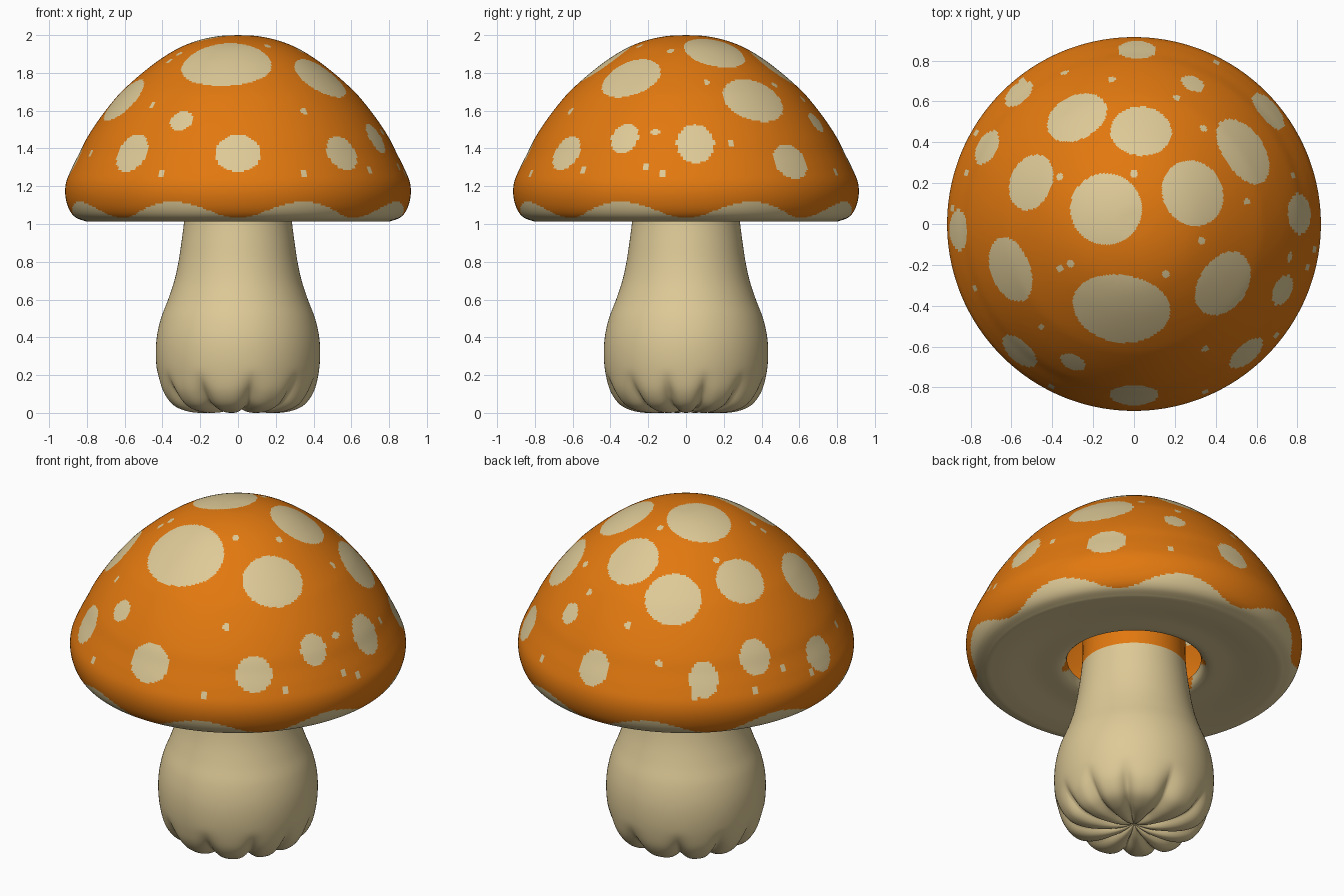
import bpy, bmesh, math
from mathutils import Vector
from mathutils.kdtree import KDTree

if "Cube" in bpy.data.objects:
    bpy.data.objects.remove(bpy.data.objects["Cube"])


def material(name, color):
    m = bpy.data.materials.new(name)
    m.diffuse_color = (*color, 1)
    m.use_nodes = True
    m.node_tree.nodes["Principled BSDF"].inputs["Base Color"].default_value = m.diffuse_color
    return m


ORANGE = material("orange", (0.76, 0.19, 0.005))
CREAM = material("cream", (0.73, 0.59, 0.31))


def smooth_profile(pts, step):
    """Catmull-Rom curve through (r, z) points, resampled at an even step."""
    p = [Vector(q) for q in pts]
    p = [2 * p[0] - p[1]] + p + [2 * p[-1] - p[-2]]
    out = [p[1]]
    for a, b, c, d in zip(p, p[1:], p[2:], p[3:]):
        n = max(1, round((c - b).length / step))
        for i in range(1, n + 1):
            t = i / n
            out.append(0.5 * (2 * b + (c - a) * t + (2 * a - 5 * b + 4 * c - d) * t * t
                              + (3 * b - a - 3 * c + d) * t ** 3))
    return out


def lathe(name, prof, segs, shape=lambda r, z, a: (r, z)):
    """Revolve a profile starting on the axis; shape() may modulate radius and height."""
    bm = bmesh.new()
    pole = bm.verts.new((0, 0, prof[0].y))
    rings = []
    for p in prof[1:]:
        ring = []
        for i in range(segs):
            a = math.tau * i / segs
            r, z = shape(p.x, p.y, a)
            ring.append(bm.verts.new((r * math.cos(a), r * math.sin(a), z)))
        rings.append(ring)
    for i in range(segs):
        j = (i + 1) % segs
        bm.faces.new((pole, rings[0][i], rings[0][j]))
        for lo, hi in zip(rings, rings[1:]):
            bm.faces.new((lo[i], hi[i], hi[j], lo[j]))
    bmesh.ops.recalc_face_normals(bm, faces=bm.faces)
    me = bpy.data.meshes.new(name)
    bm.to_mesh(me)
    bm.free()
    me.materials.append(ORANGE)
    me.materials.append(CREAM)
    for f in me.polygons:
        f.use_smooth = True
    ob = bpy.data.objects.new(name, me)
    bpy.context.collection.objects.link(ob)
    return ob


# Cap: domed outer skin, then rolled rim and underside up to the open centre hole
outer = smooth_profile([(0, 2), (0.1, 1.995), (0.2, 1.975), (0.3, 1.938), (0.4, 1.88),
                        (0.5, 1.805), (0.6, 1.717), (0.66, 1.652), (0.735, 1.555),
                        (0.8, 1.455), (0.84, 1.375), (0.88, 1.295), (0.91, 1.22),
                        (0.914, 1.15), (0.895, 1.08), (0.86, 1.035), (0.8, 1.012)], 0.01)
under = smooth_profile([(0.8, 1.012), (0.7, 1.015), (0.55, 1.03), (0.42, 1.03),
                        (0.38, 1.045), (0.365, 1.08)], 0.02)
cap = lathe("cap", outer + under[1:], 360)
upper = [p for p in outer if p.y > 1.2]

# Spots seen from the top: x, y, half width around, half height along the slope
top_spots = [
    (-0.14, 0.075, 0.175, 0.18), (0.295, 0.155, 0.165, 0.165), (0.035, 0.46, 0.15, 0.15),
    (-0.285, 0.53, 0.155, 0.15), (-0.505, 0.205, 0.14, 0.135), (-0.61, -0.225, 0.165, 0.145),
    (-0.065, -0.425, 0.24, 0.2), (0.44, -0.295, 0.17, 0.155), (0.545, 0.363, 0.18, 0.15),
    (0.29, 0.69, 0.06, 0.06), (-0.3, -0.68, 0.065, 0.062)]
# Spots around the lower skirt: azimuth in degrees, height, half width, half height
low_spots = [
    (-90, 1.375, 0.12, 0.11), (-49, 1.375, 0.1, 0.1), (-132, 1.375, 0.105, 0.11),
    (-24, 1.455, 0.078, 0.09), (3.5, 1.425, 0.1, 0.115), (40, 1.33, 0.11, 0.1),
    (89, 1.35, 0.095, 0.1), (131.5, 1.35, 0.08, 0.1), (152.5, 1.43, 0.09, 0.1),
    (182, 1.33, 0.1, 0.1)]
# Tiny dots, placed the same two ways
top_dots = [(-0.34, 0.74), (-0.11, 0.71), (0.21, 0.617), (0.34, 0.465), (-0.04, 0.4),
            (0, 0.25), (-0.82, 0.25), (-0.365, 0.235), (0.55, 0.11), (0.33, -0.08),
            (-0.31, -0.195), (-0.365, -0.22), (0.155, -0.245), (-0.455, -0.505), (0.35, -0.61)]
low_dots = [(-38, 1.29), (-67, 1.27), (-14, 1.3), (-8, 1.27), (-12, 1.49), (17, 1.43),
            (63, 1.28), (-117, 1.265), (-158, 1.375), (128, 1.27), (150, 1.27), (175, 1.27)]
top_spots += [(x, y, 0.018, 0.02) for x, y in top_dots]
low_spots += [(a, z, 0.021, 0.022) for a, z in low_dots]

patches = []
for x, y, w, h in top_spots:
    r = math.hypot(x, y)
    i = min(range(len(upper)), key=lambda k: abs(upper[k].x - r))
    patches.append((math.atan2(y, x), i, w, h))
for a, z, w, h in low_spots:
    i = min(range(len(upper)), key=lambda k: abs(upper[k].y - z))
    patches.append((math.radians(a), i, w, h))

# Scalloped cream rim and cream underside
faces = cap.data.polygons
tree = KDTree(len(faces))
for f in faces:
    c = f.center
    tree.insert(c, f.index)
    edge = 1.077 + 0.043 * math.cos(8 * (math.atan2(c.y, c.x) - math.radians(22.5)))
    f.material_index = int(c.z < edge)
tree.balance()

# Cream spots: ellipses in the tangent plane of the dome
for a, i, w, h in patches:
    p = upper[i]
    slope = (upper[min(i + 1, len(upper) - 1)] - upper[max(i - 1, 0)]).normalized()
    c = Vector((p.x * math.cos(a), p.x * math.sin(a), p.y))
    t = Vector((-math.sin(a), math.cos(a), 0))
    b = Vector((slope.x * math.cos(a), slope.x * math.sin(a), slope.y))
    for co, idx, _ in tree.find_range(c, max(w, h) * 1.1):
        d = co - c
        if (d.dot(t) / w) ** 2 + (d.dot(b) / h) ** 2 < 1:
            faces[idx].material_index = 1


# Stalk: bulbous, with pinched folds gathered towards the base
def folds(r, z, a):
    k = min(1, max(0, (0.24 - z) / 0.2))
    k = k * k * (3 - 2 * k)
    pinch = (1 - abs(math.cos(5.5 * a + 0.5 * math.sin(2 * a)))) ** 1.5
    return r * (1 - 0.07 * k * pinch), z + 0.035 * k * pinch * min(1, r / 0.15)


stalk = lathe("stalk", smooth_profile(
    [(0, 0.05), (0.03, 0.03), (0.1, 0.008), (0.2, 0), (0.28, 0.01), (0.35, 0.042),
     (0.4, 0.11), (0.425, 0.2), (0.435, 0.3), (0.43, 0.4), (0.408, 0.5), (0.37, 0.6),
     (0.337, 0.7), (0.315, 0.8), (0.3, 0.9), (0.287, 1.0), (0.28, 1.1), (0.28, 1.2)],
    0.02), 176, folds)
for f in stalk.data.polygons:
    f.material_index = int(f.center.z < 1.015)
